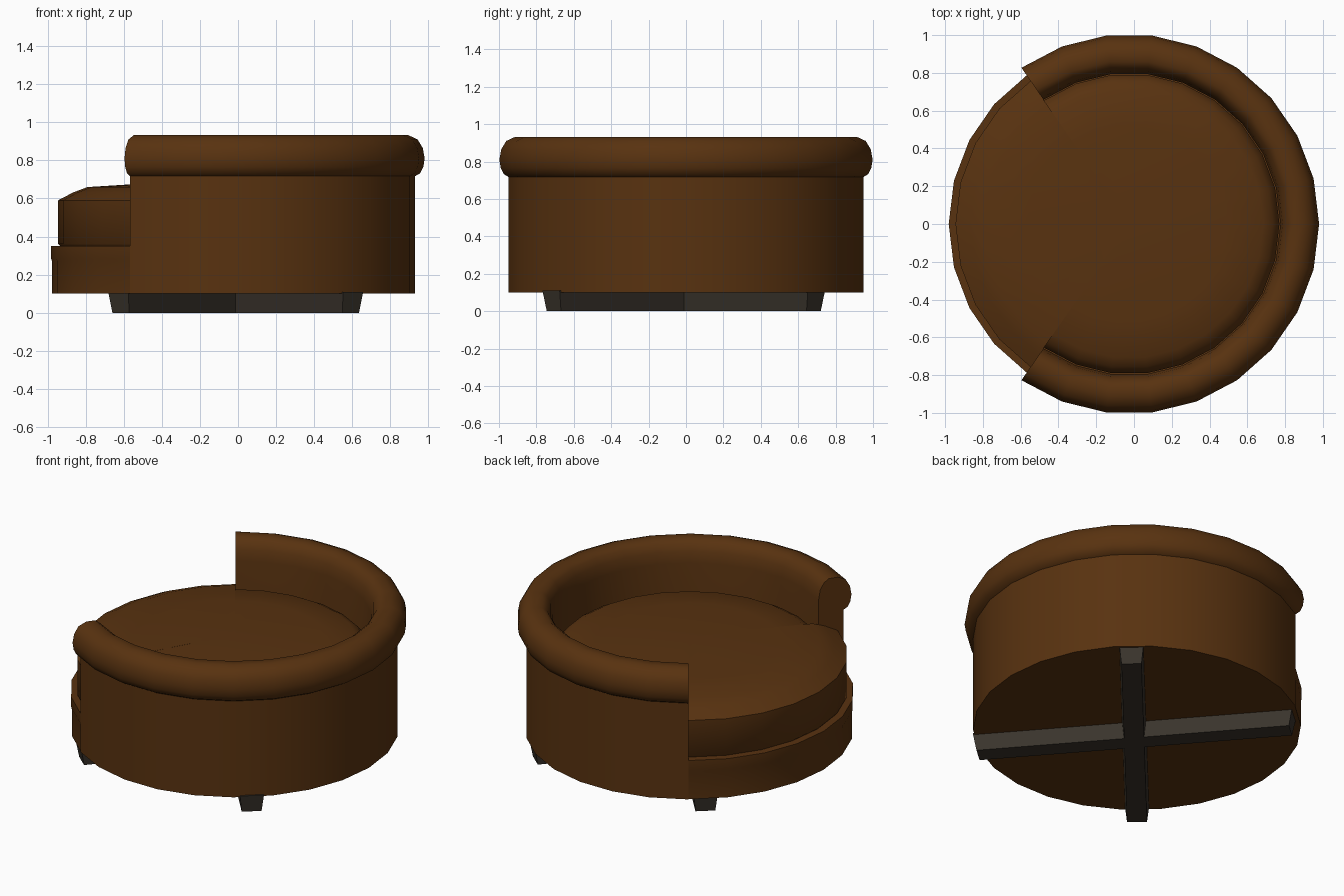
import bpy, bmesh, math
from math import cos, sin, radians

if "Cube" in bpy.data.objects:
    bpy.data.objects.remove(bpy.data.objects["Cube"])

N = 26                      # sides of the full circle
STEP = 2 * math.pi / N
END = 9                     # the arm spans steps -9..9, the open front of the seat 9..17
CX = -0.025                 # centre of the round body


def material(name, color):
    m = bpy.data.materials.new(name)
    m.diffuse_color = (*color, 1)
    m.use_nodes = True
    m.node_tree.nodes["Principled BSDF"].inputs["Base Color"].default_value = m.diffuse_color
    return m


leather = material("brown leather", (0.098, 0.032, 0.005))
dark_wood = material("dark wood", (0.042, 0.034, 0.025))


def finish(bm, name, mat, smooth=True):
    bmesh.ops.recalc_face_normals(bm, faces=bm.faces)
    me = bpy.data.meshes.new(name)
    bm.to_mesh(me)
    bm.free()
    me.materials.append(mat)
    ob = bpy.data.objects.new(name, me)
    bpy.context.collection.objects.link(ob)
    if smooth:
        me.polygons.foreach_set("use_smooth", [True] * len(me.polygons))
        me.set_sharp_from_angle(angle=radians(50))
    return ob


def polar(bm, r, step, z):
    a = step * STEP
    return bm.verts.new((CX + r * cos(a), r * sin(a), z))


def bridge(bm, a, b):
    n = len(a)
    for i in range(n):
        j = (i + 1) % n
        bm.faces.new((a[i], a[j], b[j], b[i]))


def stepped_disc(name, rings, top_z):
    """Stack of T-shaped rings: (radius in the open sector, radius inside the arm, z)."""
    bm = bmesh.new()
    loops = []
    for r_open, r_arm, z in rings:
        loop = [polar(bm, r_open, k, z) for k in range(END, N - END + 1)]
        loop += [polar(bm, r_arm, k, z) for k in range(N - END, N + END + 1)]
        loops.append(loop)
    for a, b in zip(loops, loops[1:]):
        bridge(bm, a, b)
    # flat bottom, slightly domed top
    bm.faces.new(loops[0])
    top = bm.verts.new((CX, 0, top_z))
    last = loops[-1]
    for i in range(len(last)):
        bm.faces.new((last[i], last[(i + 1) % len(last)], top))
    return finish(bm, name, leather)


# Wrap-around back and arms: rolled top edge swept around an open arc
profile = [(.80, .10), (.80, .80), (.812, .87), (.835, .91), (.865, .932),
           (.92, .932), (.968, .91), (.995, .865), (1.005, .81),
           (.998, .765), (.982, .733), (.955, .717), (.955, .10)]
bm = bmesh.new()
sections = [[polar(bm, r, k, z) for r, z in profile] for k in range(-END, END + 1)]
for a, b in zip(sections, sections[1:]):
    bridge(bm, a, b)
bm.faces.new(sections[0])
bm.faces.new(sections[-1])
finish(bm, "curved_back", leather)

# Seat base with a thin lip around the open front
stepped_disc("seat_base", [(.952, .80, .10), (.952, .80, .27), (.956, .80, .285),
                           (.956, .80, .35)], .355)

# Domed seat cushion
stepped_disc("seat_cushion", [(.90, .78, .34), (.92, .795, .362), (.92, .795, .59),
                              (.84, .76, .632), (.765, .71, .66), (.54, .52, .674),
                              (.25, .25, .687)], .69)

# Crossed foot bars, tapering downward
for name, angle in (("foot_bar_a", 49), ("foot_bar_b", -49)):
    bm = bmesh.new()
    a = radians(angle)
    loops = []
    for length, width, z in ((.92, .058, 0), (.94, .07, .11)):
        loops.append([bm.verts.new((-.012 + u * length * cos(a) - v * width * sin(a),
                                    -.012 + u * length * sin(a) + v * width * cos(a), z))
                      for u, v in ((-1, -1), (1, -1), (1, 1), (-1, 1))])
    bridge(bm, *loops)
    bm.faces.new(loops[0])
    bm.faces.new(loops[1])
    finish(bm, name, dark_wood, smooth=False)
